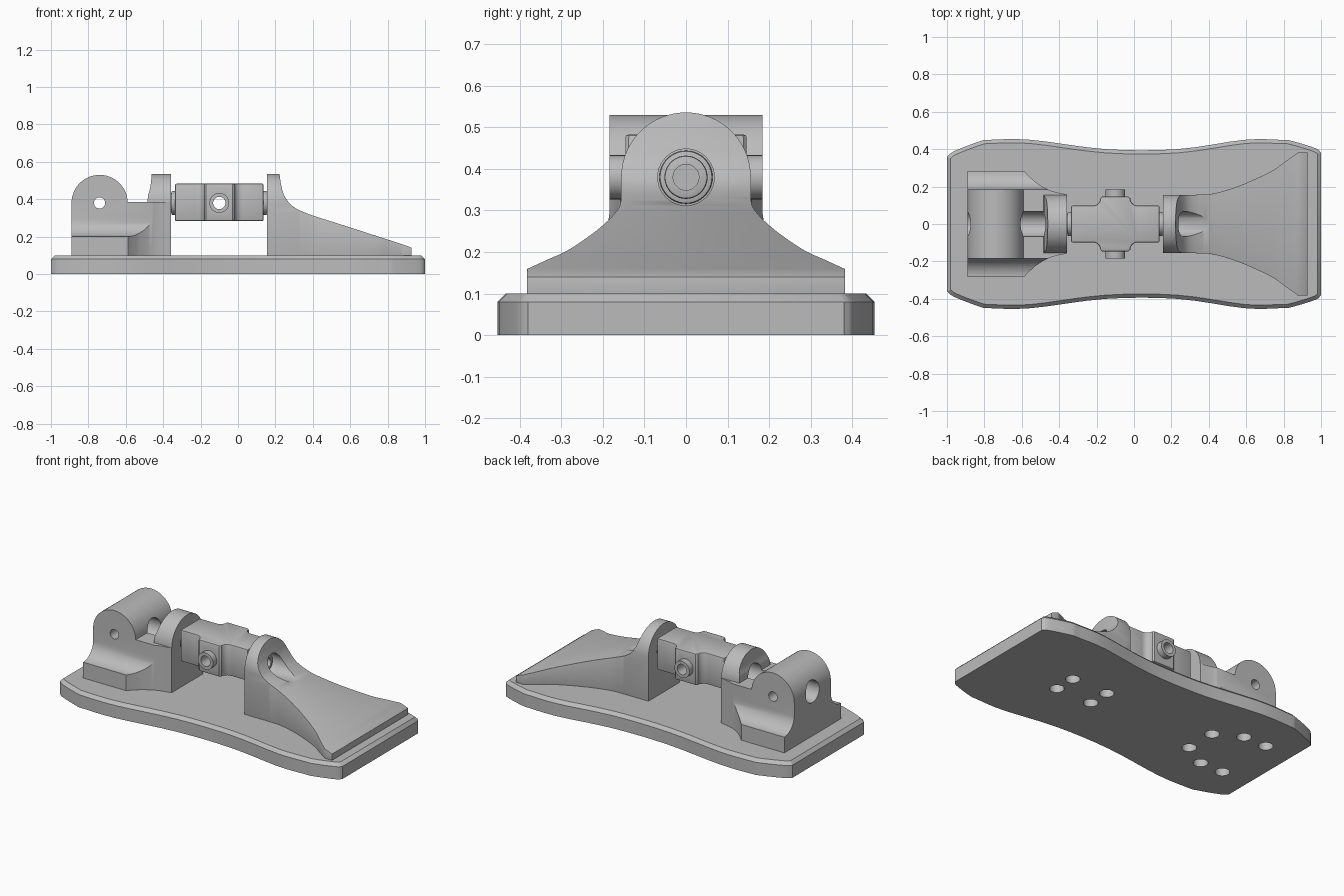
import bpy, bmesh
from math import sin, cos, pi, radians
from mathutils import Vector

if "Cube" in bpy.data.objects:
    bpy.data.objects.remove(bpy.data.objects["Cube"], do_unlink=True)

grey = bpy.data.materials.new("plain grey")
grey.use_nodes = True
grey.diffuse_color = (0.5, 0.5, 0.5, 1)
grey.node_tree.nodes["Principled BSDF"].inputs["Base Color"].default_value = (0.5, 0.5, 0.5, 1)

AXIS_Z = 0.38   # height shared by every pivot
LINK_X = -0.1   # middle of the link


def smooth(pts, n=6):
    """Rounded path through the points."""
    v = [Vector(p) for p in pts]
    v = [2 * v[0] - v[1]] + v + [2 * v[-1] - v[-2]]
    out = []
    for a, b, c, d in zip(v, v[1:], v[2:], v[3:]):
        for i in range(n):
            t = i / n
            out.append(tuple(0.5 * (2 * b + (c - a) * t + (2 * a - 5 * b + 4 * c - d) * t**2
                                    + (3 * b - a - 3 * c + d) * t**3)))
    return out + [tuple(pts[-1])]


def arc(cx, cy, r, start, end, n=24):
    angles = [radians(start + (end - start) * i / n) for i in range(n + 1)]
    return [(cx + r * cos(a), cy + r * sin(a)) for a in angles]


def mirror_y(pts):
    return pts + [(x, -y) for x, y in reversed(pts)]


def mirror_x(pts):
    return pts + [(-x, y) for x, y in reversed(pts)]


def prism(name, outline, axis, lo, hi):
    """Extrude a flat outline along an axis; the outline uses the other two axes in order."""
    place = {"x": lambda u, v, d: (d, u, v),
             "y": lambda u, v, d: (u, d, v),
             "z": lambda u, v, d: (u, v, d)}[axis]
    bm = bmesh.new()
    face = bm.faces.new([bm.verts.new(place(u, v, lo)) for u, v in outline])
    grown = bmesh.ops.extrude_face_region(bm, geom=[face])["geom"]
    bmesh.ops.translate(bm, vec=place(0, 0, hi - lo),
                        verts=[g for g in grown if isinstance(g, bmesh.types.BMVert)])
    bmesh.ops.recalc_face_normals(bm, faces=bm.faces)
    mesh = bpy.data.meshes.new(name)
    bm.to_mesh(mesh)
    bm.free()
    mesh.materials.append(grey)
    obj = bpy.data.objects.new(name, mesh)
    bpy.context.collection.objects.link(obj)
    return obj


def rod(name, axis, u, v, r, lo, hi):
    return prism(name, arc(u, v, r, 0, 360, 40)[:-1], axis, lo, hi)


def apply(obj, mod):
    with bpy.context.temp_override(object=obj, active_object=obj, selected_objects=[obj]):
        bpy.ops.object.modifier_apply(modifier=mod.name)


def combine(obj, other, op="DIFFERENCE"):
    mod = obj.modifiers.new(op, "BOOLEAN")
    mod.operation, mod.object, mod.solver = op, other, "EXACT"
    apply(obj, mod)
    bpy.data.objects.remove(other, do_unlink=True)


def bevel(obj, width, angle=35, segments=3):
    mod = obj.modifiers.new("Bevel", "BEVEL")
    mod.width, mod.segments = width, segments
    mod.limit_method, mod.angle_limit = "ANGLE", radians(angle)
    apply(obj, mod)


def finish(obj):
    bpy.ops.object.select_all(action="DESELECT")
    obj.select_set(True)
    bpy.context.view_layer.objects.active = obj
    bpy.ops.object.shade_smooth_by_angle(angle=radians(32))


# Base plate with a gentle waist, chamfered rim and countersunk holes below
side = smooth([(-1, 0.36), (-0.96, 0.39), (-0.83, 0.44), (-0.77, 0.45), (-0.55, 0.45),
               (-0.15, 0.4), (0.23, 0.4), (0.59, 0.45), (0.78, 0.45), (0.84, 0.445),
               (0.97, 0.405), (1, 0.38)], 4)
base = prism("base_plate", mirror_y(side), "z", 0, 0.1)
bm = bmesh.new()
bm.from_mesh(base.data)
rim = [e for e in bm.edges if all(v.co.z > 0.09 for v in e.verts)]
bmesh.ops.bevel(bm, geom=rim, offset=0.02, segments=1, affect="EDGES")
bm.to_mesh(base.data)
bm.free()
for x, y in [(0.26, 0.07), (0.51, 0.07), (-0.49, 0.1), (-0.65, 0.19), (-0.81, 0.19)]:
    for s in (1, -1):
        combine(base, rod("hole", "z", x, s * y, 0.042, -0.02, 0.05))
finish(base)

# Shared rounded lug silhouette on a wide foot
lug_arch = mirror_x([(0.5, 0.05), (0.5, 0.33), (0.156, 0.33)] + arc(0, AXIS_Z, 0.156, 0, 86, 14))

# Flared wedge: side profile crossed with plan outline and lug arch
slope = smooth([(0.222, 0.535), (0.232, 0.47), (0.25, 0.415), (0.295, 0.36), (0.385, 0.318),
                (0.55, 0.265), (0.9, 0.152)])
wedge = prism("heel_wedge", [(0.155, 0.095), (0.155, 0.6), (0.222, 0.6)] + slope
              + [(0.928, 0.14), (0.928, 0.095)], "y", -0.6, 0.6)
flare = smooth([(0.32, 0.156), (0.42, 0.162), (0.565, 0.205), (0.73, 0.28), (0.81, 0.335),
                (0.877, 0.382)])
combine(wedge, prism("plan", mirror_y([(0.1, 0.156)] + flare + [(1, 0.382)]), "z", 0, 1),
        "INTERSECT")
combine(wedge, prism("arch", lug_arch, "x", 0, 1.2), "INTERSECT")
bevel(wedge, 0.014)
combine(wedge, rod("scoop", "x", 0, AXIS_Z, 0.068, 0.1, 0.7))
finish(wedge)

# Hinge block: barrel, low saddle and fillet down to a wide foot
outline = ([(-0.89, 0.095), (-0.89, AXIS_Z)] + arc(-0.74, AXIS_Z, 0.15, 178, 2, 32)
           + [(-0.59, 0.385), (-0.4, 0.385), (-0.357, 0.385), (-0.357, 0.095)])
hinge = prism("hinge_block", outline, "y", -0.5, 0.5)
taper = smooth([(-0.588, 0.284), (-0.56, 0.255), (-0.52, 0.22), (-0.45, 0.18), (-0.357, 0.157)])
combine(hinge, prism("plan", mirror_y([(-1, 0.284)] + taper + [(-0.3, 0.157)]), "z", 0, 1),
        "INTERSECT")
cove = arc(0.284, 0.3, 0.1, 270, 180, 12)
combine(hinge, prism("section", mirror_x([(0.284, 0.05)] + cove + [(0.184, 0.7)]), "x", -1.2, 0),
        "INTERSECT")

# Rounded lug joined onto the hinge block
lug_back = smooth([(-0.485, 0.3), (-0.482, 0.41), (-0.468, 0.47), (-0.455, 0.6)])
lug = prism("lug", [(-0.48, 0.12)] + lug_back + [(-0.357, 0.6), (-0.357, 0.12)], "y", -0.156, 0.156)
combine(lug, prism("arch", lug_arch, "x", -1, 0), "INTERSECT")
combine(hinge, lug, "UNION")
combine(hinge, rod("tool_bore", "x", 0, AXIS_Z, 0.068, -1.1, -0.3))
combine(hinge, rod("pin_bore", "y", -0.74, AXIS_Z, 0.03, -0.5, 0.5))
finish(hinge)

# Link between the lugs, with a swelling in the middle
half = [(-0.237, 0.098), (-0.125, 0.098)] + arc(-0.12, 0.138, 0.04, 270, 360, 6) + [(-0.07, 0.146)]
half += [(-x, y) for x, y in reversed(half)]
link = prism("link", [(x + LINK_X, y) for x, y in mirror_y(half)], "z", 0.283, 0.483)
bevel(link, 0.008, 50, 2)
combine(link, rod("side_stubs", "y", LINK_X, AXIS_Z, 0.053, -0.184, 0.184), "UNION")
combine(link, rod("cross_bore", "y", LINK_X, AXIS_Z, 0.033, -0.4, 0.4))
finish(link)

# Collars and pivot pins at both ends of the link
for label, s in (("left", 1), ("right", -1)):
    for part, r, start, end in (("collar", 0.064, 0.23, 0.256), ("pivot_pin", 0.052, 0.23, 0.31)):
        ends = sorted((LINK_X + s * start, LINK_X + s * end))
        obj = rod(label + "_" + part, "x", 0, AXIS_Z, r, *ends)
        bevel(obj, 0.006, 50, 2)
        if part == "pivot_pin":
            tip = LINK_X + s * end
            combine(obj, rod("socket", "x", 0, AXIS_Z, 0.031, tip - 0.03, tip + 0.03))
        finish(obj)
